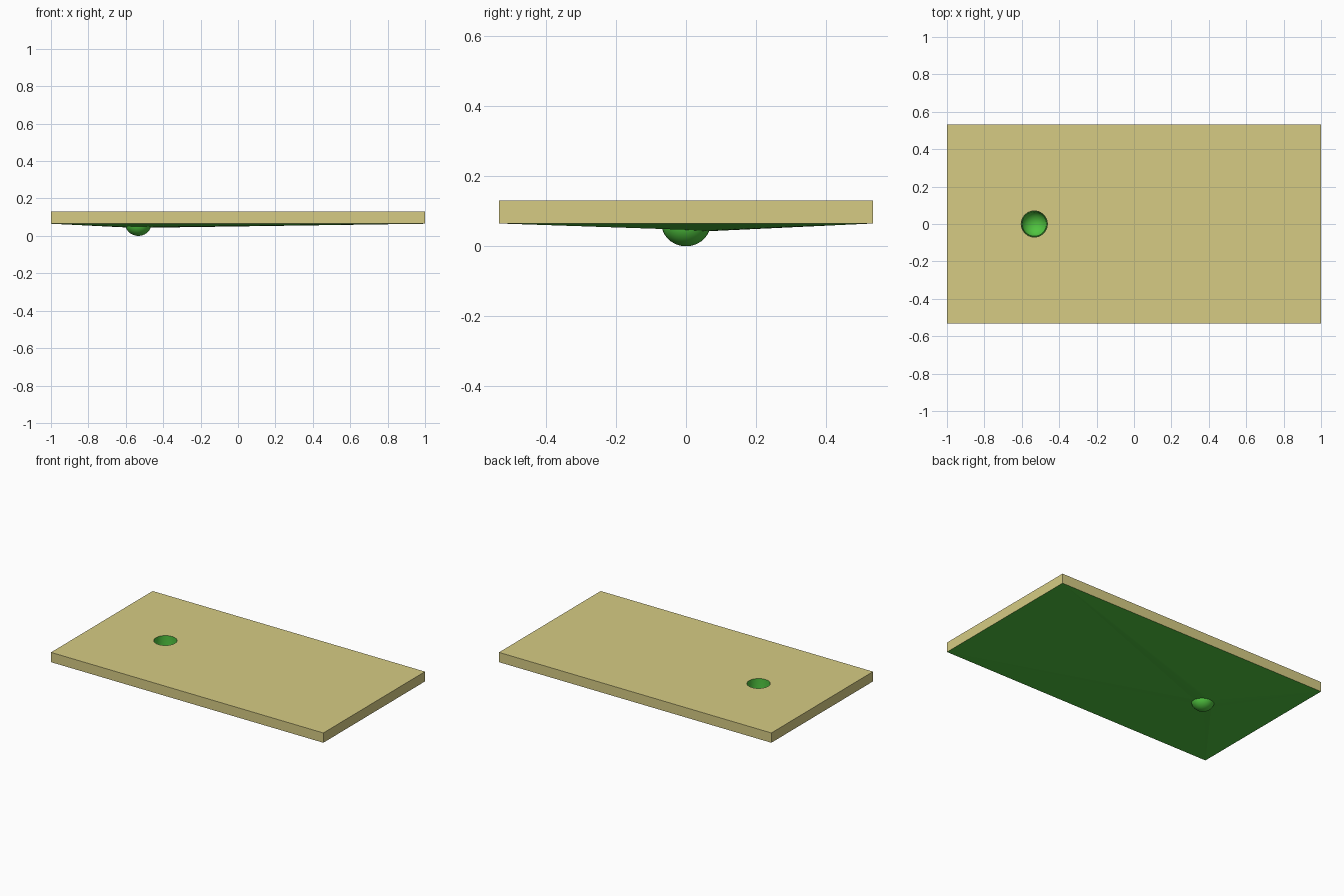
import bpy, bmesh
from math import sin, cos, pi, sqrt

if "Cube" in bpy.data.objects:
    bpy.data.objects.remove(bpy.data.objects["Cube"])

HX, HY, TOP, LOW = 1.0, 0.533, 0.13, 0.065
CX, R, N = -0.533, 0.07, 32
CORNERS = [(HX, HY), (-HX, HY), (-HX, -HY), (HX, -HY)]


def material(name, rgb):
    m = bpy.data.materials.new(name)
    m.diffuse_color = (*rgb, 1)
    m.use_nodes = True
    m.node_tree.nodes["Principled BSDF"].inputs["Base Color"].default_value = m.diffuse_color
    return m


def finish(bm, name, mat):
    me = bpy.data.meshes.new(name)
    bm.to_mesh(me)
    bm.free()
    ob = bpy.data.objects.new(name, me)
    bpy.context.collection.objects.link(ob)
    me.materials.append(mat)
    return ob


def ring(bm, r, z, tilt=0):
    return [bm.verts.new((CX + r * cos(2 * pi * i / N), r * sin(2 * pi * i / N),
                          z - tilt * sin(2 * pi * i / N))) for i in range(N)]


def holed_rectangle(bm, corners, hole, up):
    # fan each quarter of the hole to its corner, then fill along the edges
    q = N // 4
    faces = []
    for k in range(4):
        for i in range(k * q, k * q + q):
            faces.append((hole[i], corners[k], hole[(i + 1) % N]))
        faces.append((hole[(k + 1) * q % N], corners[k], corners[(k + 1) % 4]))
    for f in faces:
        bm.faces.new(f if up else f[::-1])


sand = material("sand", (0.67, 0.60, 0.23))
green = material("green", (0.08, 0.55, 0.05))

# slab: holed top and four side walls
bm = bmesh.new()
top = [bm.verts.new((x, y, TOP)) for x, y in CORNERS]
low = [bm.verts.new((x, y, LOW)) for x, y in CORNERS]
holed_rectangle(bm, top, ring(bm, R, TOP), True)
for k in range(4):
    j = (k + 1) % 4
    bm.faces.new((low[k], low[j], top[j], top[k]))
bmesh.ops.recalc_face_normals(bm, faces=bm.faces)
finish(bm, "slab", sand)

# underside: sags from the slab edge to the cup
bm = bmesh.new()
low = [bm.verts.new((x, y, LOW)) for x, y in CORNERS]
holed_rectangle(bm, low, ring(bm, 0.065, 0.047, 0.004), False)
finish(bm, "underside", green)

# cup: straight wall above a round bottom
bm = bmesh.new()
prev = ring(bm, R, TOP)
for s in range(9):
    a = s / 9 * pi / 2
    cur = ring(bm, R * cos(a), LOW * (1 - sin(a)))
    for i in range(N):
        j = (i + 1) % N
        bm.faces.new((prev[i], prev[j], cur[j], cur[i]))
    prev = cur
tip = bm.verts.new((CX, 0, 0))
for i in range(N):
    bm.faces.new((prev[i], prev[(i + 1) % N], tip))
# normals face the inside of the cup
bmesh.ops.recalc_face_normals(bm, faces=bm.faces)
bm.normal_update()
if bm.faces[0].normal.x * (bm.faces[0].calc_center_median().x - CX) > 0:
    bmesh.ops.reverse_faces(bm, faces=bm.faces)
for f in bm.faces:
    f.smooth = True
finish(bm, "cup", green)
